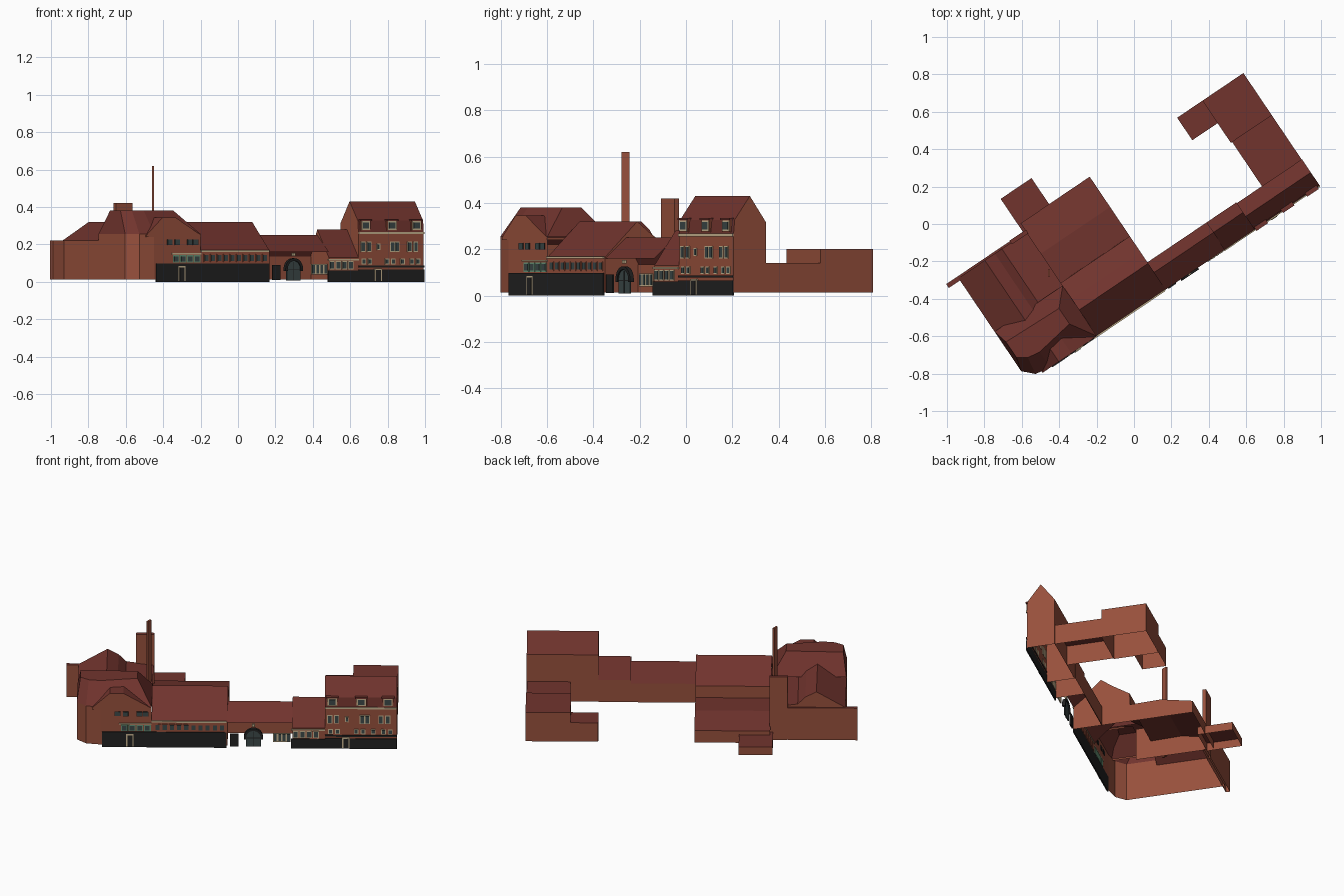
import bpy, bmesh, math
from mathutils import Matrix, Vector

if "Cube" in bpy.data.objects:
    bpy.data.objects.remove(bpy.data.objects["Cube"], do_unlink=True)

TURN = Matrix.Rotation(math.radians(34), 4, 'Z')  # the street runs diagonally
BASE = 0.013
STREET = -0.385


def material(name, rgb):
    m = bpy.data.materials.new(name)
    m.use_nodes = True
    m.diffuse_color = (*rgb, 1)
    m.node_tree.nodes["Principled BSDF"].inputs["Base Color"].default_value = (*rgb, 1)
    return m


BRICK = material("brick", (0.31, 0.08, 0.045))
ROOF = material("roof_tile", (0.165, 0.034, 0.027))
BLACK = material("black_plinth", (0.016, 0.016, 0.016))
CREAM = material("cream_trim", (0.58, 0.46, 0.28))
GLASS = material("slate_glass", (0.045, 0.065, 0.065))
GREEN = material("green_trim", (0.14, 0.30, 0.19))


def finish(name, bm, mats, turn=TURN):
    bmesh.ops.recalc_face_normals(bm, faces=bm.faces)
    if len(mats) > 1:  # sloping and level faces are roof
        for f in bm.faces:
            f.normal_update()
            f.material_index = int(abs(f.normal.z) > 0.05)
    bm.transform(turn)
    me = bpy.data.meshes.new(name)
    bm.to_mesh(me)
    bm.free()
    for m in mats:
        me.materials.append(m)
    ob = bpy.data.objects.new(name, me)
    bpy.context.scene.collection.objects.link(ob)
    return ob


def house(name, profile, start, end, along='u', base=BASE, start_cap=True):
    """Extrude an outline (position, height), open underneath."""
    pts = [(profile[0][0], base)] + list(profile) + [(profile[-1][0], base)]
    bm = bmesh.new()
    rows = []
    for s in (start, end):
        rows.append([bm.verts.new((s, p, z) if along == 'u' else (p, s, z)) for p, z in pts])
    a, b = rows
    for i in range(len(pts) - 1):
        bm.faces.new((a[i], a[i + 1], b[i + 1], b[i]))
    if start_cap:
        bm.faces.new(a)
    bm.faces.new(b)
    return finish(name, bm, [BRICK, ROOF])


def block(name, u0, u1, v0, v1, top):
    return house(name, [(v0, top), (v1, top)], u0, u1)


def boxes(name, rects, mat, v0=STREET - 0.006, v1=STREET + 0.002):
    """Plates on the street front; each rect is u0, u1, z0, z1."""
    bm = bmesh.new()
    for u0, u1, z0, z1 in rects:
        size = Vector((u1 - u0, v1 - v0, z1 - z0))
        mid = Vector((u0 + u1, v0 + v1, z0 + z1)) / 2
        bmesh.ops.create_cube(bm, size=1, matrix=Matrix.Translation(mid) @ Matrix.Diagonal((*size, 1)))
    return finish(name, bm, [mat])


def windows(name, centres, width, z0, z1, frame=CREAM, front=STREET, bar=0.005):
    w = width / 2
    boxes(name + "_frames", [(c - w - bar, c + w + bar, z0 - bar, z1 + bar) for c in centres],
          frame, front - 0.003, front + 0.002)
    boxes(name + "_glass", [(c - w, c + w, z0, z1) for c in centres],
          GLASS, front - 0.005, front)


# Tall house at the right end, steep lower roof slope and pitched top
house("tall_house", [(STREET, 0.265), (-0.379, 0.327), (-0.30, 0.43), (-0.215, 0.315)], 0.517, 0.938)
# Middle house
house("middle_house", [(STREET, 0.13), (-0.275, 0.28), (-0.21, 0.155)], 0.326, 0.517)

# Gate range: back wall with an open-fronted roof
boxes("gate_back_wall", [(-0.06, 0.326, BASE, 0.135)], BRICK, -0.214, -0.21)
bm = bmesh.new()
ends = [[bm.verts.new((u, v, z)) for v, z in ((STREET, 0.16), (-0.275, 0.25), (-0.21, 0.135))]
        for u in (-0.06, 0.326)]
for i in (0, 1):
    bm.faces.new((ends[0][i], ends[1][i], ends[1][i + 1], ends[0][i + 1]))
finish("gate_roof", bm, [ROOF])

# Rear wing of the tall house
block("rear_wing_low", 0.68, 0.936, -0.215, 0.07, 0.14)
block("rear_wing_end", 0.672, 0.936, 0.07, 0.342, 0.20)
block("rear_wing_arm", 0.509, 0.672, 0.197, 0.342, 0.135)

# Long hall with stepped back roofs and rear annex
house("hall", [(STREET, 0.165), (-0.217, 0.32), (-0.147, 0.268), (-0.042, 0.20), (-0.041, 0.125),
               (0.147, 0.13), (0.342, 0.09)], -0.5, -0.055, start_cap=False)
block("hall_annex", -0.516, -0.317, 0.297, 0.51, 0.065)

# Left wing with ridge running back
house("left_wing", [(-0.94, 0.22), (-0.77, 0.32), (-0.705, 0.285), (-0.66, 0.24), (-0.5, 0.22)],
      -0.13, 0.285, 'v', start_cap=False)
block("rear_screen_wall", -1.012, -0.6, 0.27, 0.295, 0.22)
block("rear_tower", -0.602, -0.495, 0.275, 0.298, 0.42)

# Corner house: chamfered walls, hipped roof with a level top, open to the wings behind
plan = [(-0.94, -0.06), (-0.94, -0.315), (-0.885, -0.37), (-0.80, STREET), (-0.5, STREET), (-0.5, -0.06)]
deck = [(-0.92, -0.14), (-0.92, -0.24), (-0.87, -0.275), (-0.80, -0.285), (-0.585, -0.25), (-0.585, -0.15)]
bm = bmesh.new()
rings = [[bm.verts.new((*p, z)) for p in pts] for pts, z in ((plan, BASE), (plan, 0.255), (deck, 0.38))]
for low, high, sides in ((rings[0], rings[1], 4), (rings[1], rings[2], 6)):
    for i in range(sides):
        j = (i + 1) % len(plan)
        bm.faces.new((low[i], low[j], high[j], high[i]))
bm.faces.new(rings[-1])
finish("corner_house", bm, [BRICK, ROOF])
house("corner_gable", [(-0.85, 0.25), (-0.745, 0.345), (-0.665, 0.345), (-0.5, 0.25)],
      -0.2, STREET - 0.001, 'v', base=0.24, start_cap=False)

# Slim chimney, square to the world axes
bm = bmesh.new()
bmesh.ops.create_cube(bm, size=1, matrix=Matrix.Translation((-0.455, -0.262, 0.32))
                      @ Matrix.Diagonal((0.012, 0.035, 0.60, 1)))
finish("chimney", bm, [BRICK], Matrix.Identity(4))

# Black plinths and the dark string course
boxes("plinths", [(-0.79, -0.062, 0, 0.098), (0.319, 0.517, 0, 0.06), (0.517, 0.938, 0, 0.065),
                  (0.517, 0.938, 0.077, 0.087)], BLACK)

# Cream cornices
boxes("cornices", [(-0.5, -0.06, 0.16, 0.169), (0.319, 0.517, 0.115, 0.123),
                   (0.517, 0.938, 0.256, 0.267), (-0.69, -0.5, 0.147, 0.154)], CREAM)

# Window rows
windows("corner_lower_windows", [-0.66 + 0.045 * i for i in range(4)], 0.028, 0.108, 0.136, GREEN, bar=0.006)
windows("corner_upper_windows", [-0.70, -0.652, -0.572, -0.535], 0.03, 0.20, 0.225, BLACK, bar=0.002)
windows("hall_windows", [-0.465 + 0.042 * i for i in range(10)], 0.024, 0.112, 0.143, BRICK)
windows("middle_windows", [0.345 + 0.04 * i for i in range(4)], 0.024, 0.07, 0.105)
windows("tall_lower_windows", [0.55, 0.59, 0.70, 0.74, 0.80, 0.86, 0.90], 0.018, 0.098, 0.12)
windows("tall_upper_windows", [0.545, 0.585, 0.735, 0.765, 0.845, 0.885], 0.02, 0.165, 0.21)
windows("tall_small_window", [0.645], 0.012, 0.175, 0.20)
windows("gate_windows", [0.225 + 0.026 * i for i in range(4)], 0.016, 0.045, 0.09)

# Dormers on the tall house
dormers = (0.56, 0.73, 0.887)
boxes("dormers", [(c - 0.032, c + 0.032, 0.275, 0.326) for c in dormers], BRICK, -0.39, -0.35)
boxes("dormer_roofs", [(c - 0.037, c + 0.037, 0.326, 0.334) for c in dormers], ROOF, -0.397, -0.34)
windows("dormer_windows", dormers, 0.04, 0.285, 0.318, CREAM, -0.39, 0.007)

# Doors
for name, c, top in (("corner_door", -0.627, 0.085), ("tall_door", 0.64, 0.072)):
    boxes(name + "_frame", [(c - 0.022, c + 0.022, 0.005, top)], CREAM, -0.393, STREET)
    boxes(name, [(c - 0.015, c + 0.015, 0.005, top - 0.008)], BLACK, -0.395, STREET)
boxes("gate_side_door", [(-0.04, 0.01, 0.01, 0.09)], BLACK)

# Arched gate: black ring above slate doors and a small cream finial
ARCH = 0.097


def arch(name, radius, spring, foot, mat, v0, v1, inner=0):
    steps = [math.pi * i / 12 for i in range(13)]

    def outline(r):
        curve = [(ARCH + r * math.cos(t), spring + r * math.sin(t)) for t in steps]
        return [(ARCH + r, foot)] + curve + [(ARCH - r, foot)]

    bm = bmesh.new()
    out = [bm.verts.new((u, v0, z)) for u, z in outline(radius)]
    if inner:
        hole = [bm.verts.new((u, v0, z)) for u, z in outline(inner)]
        faces = [bm.faces.new((out[i], out[i + 1], hole[i + 1], hole[i])) for i in range(len(out) - 1)]
    else:
        faces = [bm.faces.new(out)]
    moved = bmesh.ops.extrude_face_region(bm, geom=faces)["geom"]
    bmesh.ops.translate(bm, vec=(0, v1 - v0, 0), verts=[g for g in moved if isinstance(g, bmesh.types.BMVert)])
    finish(name, bm, [mat])


arch("gate_arch", 0.056, 0.07, 0.058, BLACK, -0.395, -0.375, 0.042)
arch("gate_doors", 0.044, 0.068, 0.008, GLASS, -0.388, -0.382)
boxes("gate_door_bars", [(0.095, 0.099, 0.008, 0.105), (0.055, 0.139, 0.062, 0.067)], BLACK, -0.39, -0.386)
boxes("gate_finial", [(0.089, 0.105, 0.138, 0.153)], CREAM, -0.393, -0.38)
